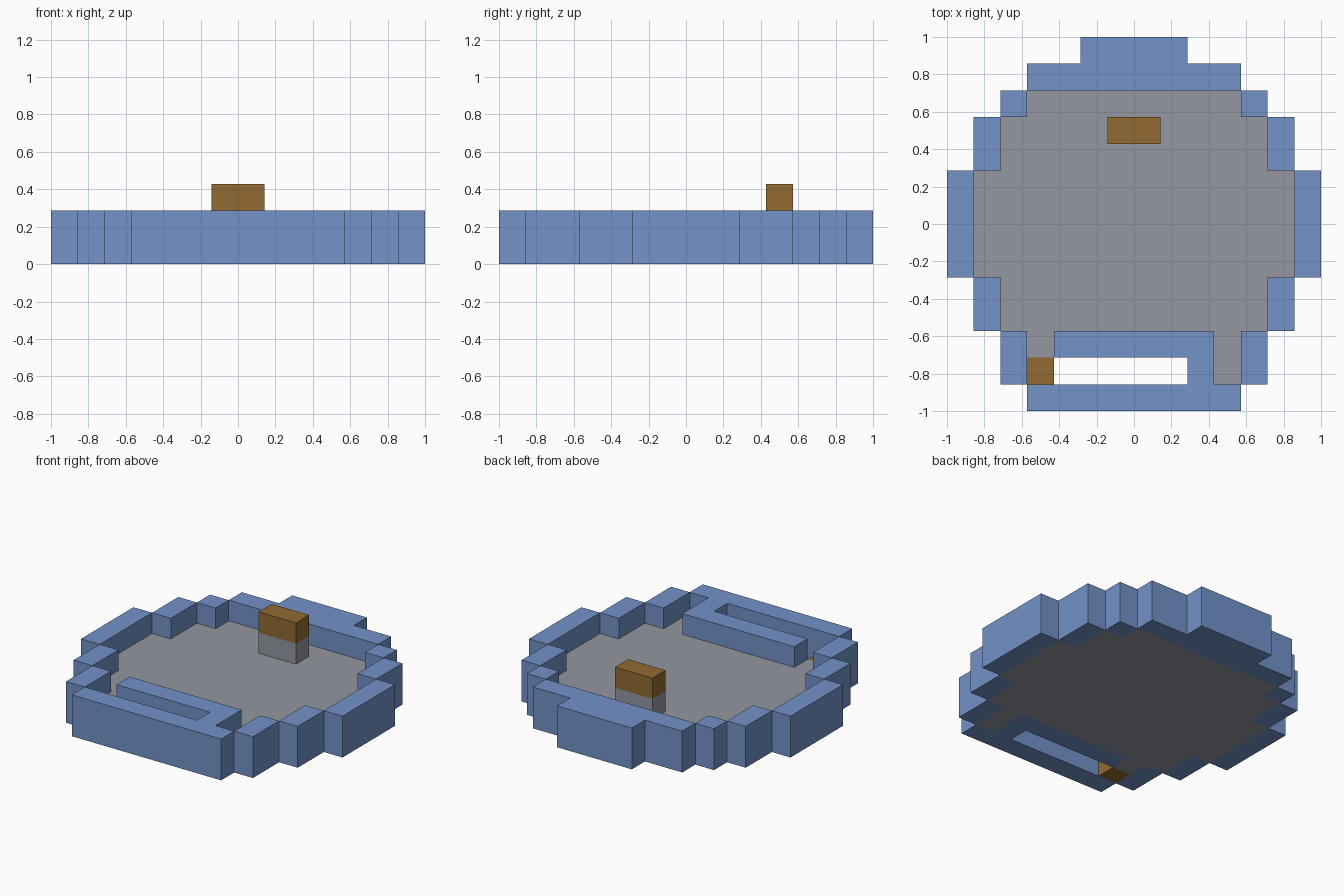
import bpy
import bmesh

U = 1 / 7  # one block of the grid

cube = bpy.data.objects.get("Cube")
if cube:
    bpy.data.objects.remove(cube, do_unlink=True)


def linear(c):
    c /= 255
    return c / 12.92 if c <= 0.04045 else ((c + 0.055) / 1.055) ** 2.4


def material(name, *rgb):
    mat = bpy.data.materials.new(name)
    mat.use_nodes = True
    colour = (*[linear(c) for c in rgb], 1)
    mat.diffuse_color = colour
    mat.node_tree.nodes["Principled BSDF"].inputs["Base Color"].default_value = colour
    return mat


blue = material("soft blue", 115, 146, 200)
grey = material("stone grey", 147, 151, 160)
brown = material("ochre brown", 146, 107, 50)


def prism(name, outline, z0, z1, mat):
    """Extrude a flat outline, given in blocks, from z0 to z1."""
    bm = bmesh.new()
    base = bm.faces.new([bm.verts.new((x * U, y * U, z0 * U)) for x, y in outline])
    top = bmesh.ops.extrude_face_region(bm, geom=[base], use_keep_orig=True)["geom"]
    bmesh.ops.translate(bm, vec=(0, 0, (z1 - z0) * U),
                        verts=[v for v in top if isinstance(v, bmesh.types.BMVert)])
    bmesh.ops.recalc_face_normals(bm, faces=bm.faces)
    mesh = bpy.data.meshes.new(name)
    bm.to_mesh(mesh)
    bm.free()
    mesh.materials.append(mat)
    obj = bpy.data.objects.new(name, mesh)
    bpy.context.collection.objects.link(obj)


def block(name, x0, x1, y0, y1, z0, z1, mat):
    prism(name, [(x0, y0), (x1, y0), (x1, y1), (x0, y1)], z0, z1, mat)


# Floor: stepped disc with a notch at the front for the slot
side = [(4, 5), (4, 4), (5, 4), (5, 2), (6, 2), (6, -2), (5, -2), (5, -4), (4, -4)]
left_leg = [(4, -6), (3, -6), (3, -4)]
right_leg = [(-3, -4), (-3, -5), (-4, -5)]
mirrored = [(-x, y) for x, y in reversed(side)]
prism("floor", side + left_leg + right_leg + mirrored, 0, 1, grey)

# Rim walls across the middle
block("back_bump", -2, 2, 6, 7, 0, 2, blue)
block("back_wall", -4, 4, 5, 6, 0, 2, blue)
block("front_wall", -4, 4, -7, -6, 0, 2, blue)

# Rim walls stepping round both sides
for label, x0, y0, y1 in [("back_corner", 4, 4, 5), ("back_side", 5, 2, 4),
                          ("side", 6, -2, 2), ("front_side", 5, -4, -2),
                          ("front_corner", 4, -6, -4)]:
    block("left_" + label + "_wall", x0, x0 + 1, y0, y1, 0, 2, blue)
    block("right_" + label + "_wall", -x0 - 1, -x0, y0, y1, 0, 2, blue)

# Wall around the open slot, with the plug at its right end
prism("slot_wall", [(-3, -4), (-3, -5), (2, -5), (2, -6), (3, -6), (3, -4)], 0, 2, blue)
block("slot_plug", -4, -3, -6, -5, 0, 1, brown)

# Post standing on the floor
block("post_base", -1, 1, 3, 4, 1, 2, grey)
block("post_cap", -1, 1, 3, 4, 2, 3, brown)
